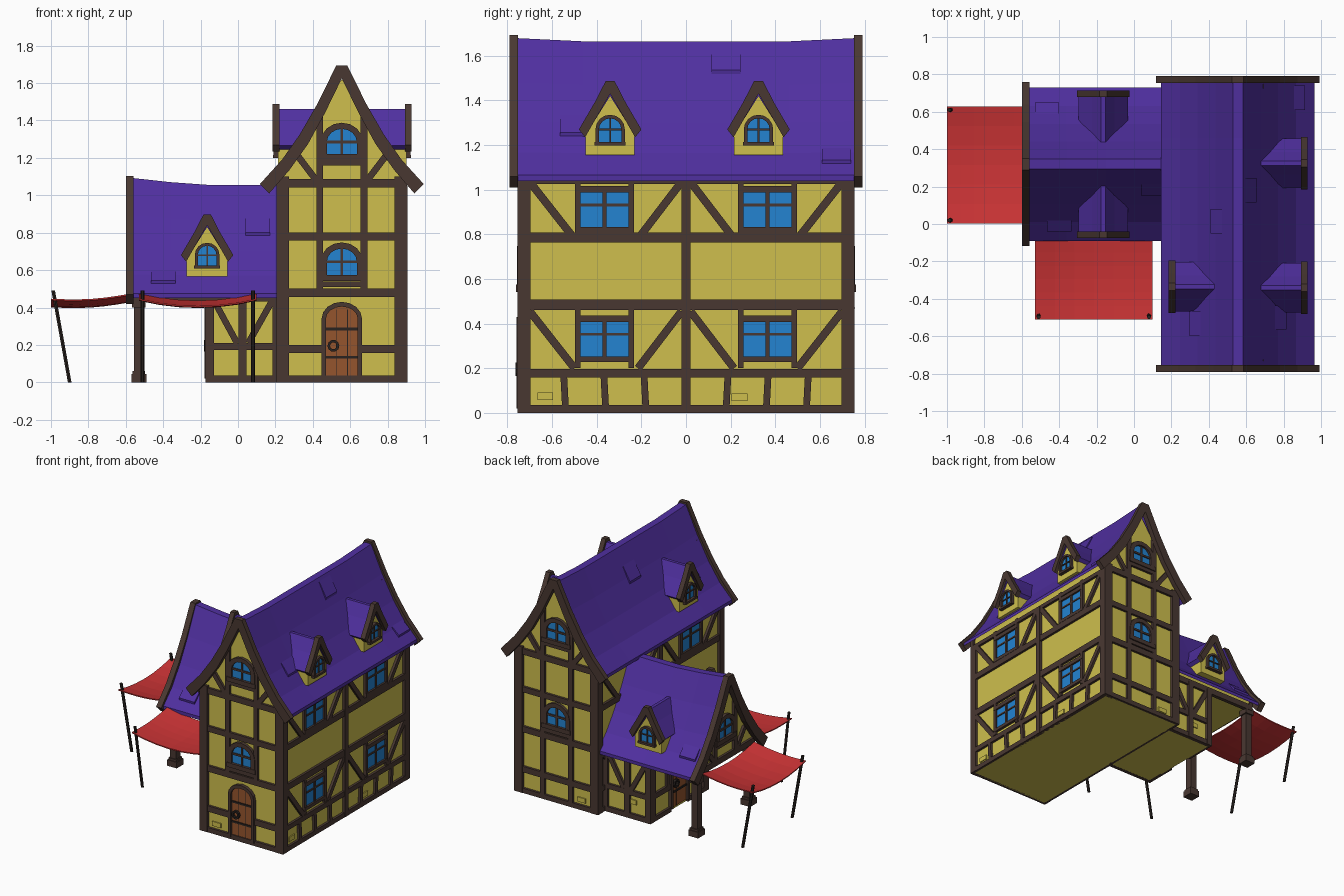
import bpy, bmesh, math
from mathutils import Matrix, Vector

if "Cube" in bpy.data.objects:
    bpy.data.objects.remove(bpy.data.objects["Cube"])

COLS = {"plaster_yellow": (.62, .52, .075), "roof_purple": (.08, .029, .35), "timber_brown": (.066, .039, .031),
        "glass_blue": (.017, .23, .64), "cloth_red": (.6, .034, .036), "door_wood": (.3, .09, .027),
        "iron_dark": (.022, .016, .014)}
MATS = {}
for n, c in COLS.items():
    MATS[n] = bpy.data.materials.new(n)
    MATS[n].diffuse_color = (*c, 1)
Y, P, B, G, R, D, I = COLS
parts = {}


def T(x, y, z): return Matrix.Translation((x, y, z))
def RZ(d): return Matrix.Rotation(math.radians(d), 4, 'Z')


def get(name, mat):
    return parts.setdefault((name, mat), bmesh.new())


def loft(name, mat, loops):
    """Closed solid through a row of equal point loops."""
    bm = get(name, mat)
    rows = [[bm.verts.new(p) for p in l] for l in loops]
    n = len(rows[0])
    for a, b in zip(rows, rows[1:]):
        for i in range(n):
            bm.faces.new((a[i], a[(i + 1) % n], b[(i + 1) % n], b[i]))
    bm.faces.new(rows[0])
    bm.faces.new(rows[-1][::-1])


def prism(name, mat, M, pts, y0, y1):
    loft(name, mat, [[M @ Vector((x, y, z)) for x, z in pts] for y in (y0, y1)])


def bar(name, M, x0, z0, x1, z1, w, d=.018, mat=B):
    """Straight plank on a wall plane; -y is outward."""
    t = Vector((z0 - z1, x1 - x0)).normalized() * w / 2
    prism(name, mat, M, [(x0 + t.x, z0 + t.y), (x0 - t.x, z0 - t.y), (x1 - t.x, z1 - t.y), (x1 + t.x, z1 + t.y)], .01, -d)


def both(half):
    return [(-x, z) for x, z in half[::-1]] + half


def arch(a, z0, zs, zt, n=8):
    c = [(a * math.cos(math.pi * i / n), zs + (zt - zs) * math.sin(math.pi * i / n)) for i in range(n + 1)]
    return [(a, z0)] + c + [(-a, z0)]


def arch_window(name, M, a, z0, zs, zt, w):
    prism(name + "_glass", G, M, arch(a, z0, zs, zt), .005, -.006)
    prism(name + "_frame", B, M, arch(a + w, z0, zs, zt + w) + arch(a, z0, zs, zt)[::-1], .01, -.022)
    bar(name + "_frame", M, -a - w * 1.2, z0 - w / 2, a + w * 1.2, z0 - w / 2, w, .026)
    bar(name + "_frame", M, 0, z0, 0, zt, w * .45, .014)
    bar(name + "_frame", M, -a, zs, a, zs, w * .45, .014)


def square_window(name, M, x, z):
    F = M @ T(x, 0, z)
    prism(name + "_glass", G, F, [(-.11, 0), (.11, 0), (.11, .155), (-.11, .155)], .005, -.006)
    for s in (-1, 1):
        bar(name + "_frame", F, s * .12, -.05, s * .12, .23, .025)
    for h, w in ((-.012, .025), (.17, .03), (.1, .012)):
        bar(name + "_frame", F, -.13, h, .13, h, w, .02 if w > .02 else .012)
    bar(name + "_frame", F, 0, 0, 0, .16, .018, .014)


def door(name, M):
    prism(name, D, M, arch(.085, .02, .34, .405), .01, -.01)
    prism(name + "_frame", B, M, arch(.108, .02, .34, .43) + arch(.085, .02, .34, .405)[::-1], .01, -.025)
    for z in (.285, .135):
        bar(name + "_iron", M, -.085, z, .085, z, .014, .016, I)
    for x in (-.03, .03):
        bar(name + "_iron", M, x, .02, x, .39, .004, .011, I)
    for s in (0, math.pi):   # ring handle
        ring = [[(-.045 + r * math.cos(s + i * math.pi / 5), .195 + r * math.sin(s + i * math.pi / 5)) for i in range(6)]
                for r in (.032, .018)]
        prism(name + "_iron", I, M, ring[0] + ring[1][::-1], 0, -.028)


ROOF = [(.027, 1.665), (.12, 1.47), (.215, 1.30), (.31, 1.165), (.41, 1.065)]
BODY_TOP = [(.0, 1.62), (.12, 1.44), (.215, 1.27), (.31, 1.135), (.33, 1.1)]
BARGE = [(.03, 1.693), (.13, 1.49), (.225, 1.325), (.32, 1.19), (.438, 1.06)]
BARGE_IN = [(.09, 1.44), (.18, 1.275), (.28, 1.135), (.388, 1.01)]


def barge(name, S, y0, y1, outer=BARGE, inner=BARGE_IN, peak=1.625):
    prism(name, B, S, both(outer) + inner[::-1] + [(0, peak)] + [(-x, z) for x, z in inner], y0, y1)


def roof(name, S, sections):
    """Sagging roof: each section is (position, ridge lift)."""
    loops = []
    for y, lift in sections:
        top = [(x, z + lift * (z - 1.065) / .6) for x, z in ROOF]
        outline = both(top) + [(x, z - .025) for x, z in both(top)[::-1]]
        loops.append([S @ Vector((x, y, z)) for x, z in outline])
    loft(name, P, loops)


def roof_z(u):
    for (a, za), (b, zb) in zip(ROOF, ROOF[1:]):
        if u <= b:
            return za + (zb - za) * (u - a) / (b - a)


def shingle(name, S, side, y, u, drop=0):
    a, b = roof_z(u) - drop, roof_z(u + .055) - drop
    prism(name, P, S, [(side * u, a - .02), (side * u, a + .008), (side * (u + .06), b + .014), (side * (u + .055), b - .02)],
          y - .065, y + .065)


def dormer(M):
    prism("dormer_wall", Y, M, [(-.11, 1.155), (.11, 1.155), (.11, 1.27), (0, 1.44), (-.11, 1.27)], 0, .24)
    half = [(.012, 1.462), (.06, 1.375), (.132, 1.265)]
    prism("dormer_roof", P, M, both(half) + [(.11, 1.245), (0, 1.42), (-.11, 1.245)], -.01, .26)
    barge("dormer_barge_board", M, -.028, .008, [(.02, 1.487), (.07, 1.39), (.14, 1.27)], [(.055, 1.335), (.112, 1.235)], 1.43)
    arch_window("dormer_window", M, .05, 1.215, 1.27, 1.32, .016)


def gable(name, F):
    bar(name + "_timbers", F, -.345, 1.065, .345, 1.065, .045)
    bar(name + "_timbers", F, -.13, 1.175, .13, 1.175, .03)
    for s in (-1, 1):
        bar(name + "_timbers", F, s * .118, 1.06, s * .118, 1.45, .037)
        bar(name + "_timbers", F, s * .14, 1.085, s * .235, 1.21, .035)
    arch_window(name + "_window", F, .08, 1.22, 1.285, 1.355, .033)


def side(S, m): return S @ T(m * .33, 0, 0) @ RZ(90 * m)


def patch(F, x, z):
    bar("plaster_brick", F, x - .035, z, x + .035, z, .034, .008, Y)


# main house
S = T(.555, 0, 0)
prism("main_walls", Y, S, both(BODY_TOP[1:] + [(.33, 0)])[:], -.735, .735)
prism("main_walls", Y, S, [(-.12, 1.44), (.12, 1.44), (0, 1.62)], -.735, .735)
roof("main_roof", S, [(-.77, .015), (-.46, 0), (.46, 0), (.77, .015)])
for back in (0, 1):
    F = S @ RZ(180 * back) @ T(0, -.735, 0)
    barge("main_barge_board", S @ RZ(180 * back), -.79, -.753)
    gable("main_gable", F)
    arch_window("main_middle_window", F, .08, .575, .645, .715, .033)
    n = "main_timbers"
    for z, w in ((.48, .045), (.78, .042)):
        bar(n, F, -.345, z, .345, z, w)
    bar(n, F, -.13, .525, .13, .525, .03)
    bar(n, F, -.345, .018, .345, .018, .036)
    for s in (-1, 1):
        bar(n, F, s * .316, 0, s * .316, 1.1, .066, .02)
        bar(n, F, s * .118, 0 if back else .48, s * .118, 1.06, .037)
        bar(n, F, s * .1, .178, s * .33, .178, .044)
    if back:
        bar(n, F, -.11, .178, .11, .178, .044)
    else:
        door("front_door", F)
    patch(F, -.215 if not back else .2, .07)

# long walls of the main house
for m in (-1, 1):
    F = side(S, m)
    n = "main_timbers"
    for z, w in ((.018, .036), (.178, .038), (.485, .048), (.785, .045), (1.04, .03)):
        bar(n, F, -.75, z, .75, z, w)
    bar(n, F, 0, 0, 0, 1.05, .042, .02)
    for s in (-1, 1):
        bar(n, F, s * .725, 0, s * .725, 1.05, .055, .02)
        for x in (.18, .36, .54):
            bar(n, F, s * x, .02, s * (x + .008), .17, .03)
        for z in (0, .58):
            bar(n, F, s * .7, .455 + z, s * .5, .2 + z, .035)
            bar(n, F, s * .02, .455 + z, s * .215, .2 + z, .035)
            if m > 0 or s > 0:      # the wing covers the rest
                square_window("side_window", F, s * .365, .252 + z)
    patch(F, -.63, .075)
    patch(F, .24, .07)
dormer(T(.9, -.34, 0) @ RZ(90))
dormer(T(.9, .325, 0) @ RZ(90))
dormer(T(.213, -.335, 0) @ RZ(-90))
for sd, y, u in ((1, .18, .04), (1, -.5, .2), (1, .675, .3), (-1, .015, .085), (-1, -.53, .2)):
    shingle("loose_shingle", S, sd, y, u)

# wing: same section turned to face left, lowered over an open porch
W0 = T(0, .32, 0) @ RZ(-90)
W = T(0, 0, -.59) @ W0
prism("wing_loft_walls", Y, W, both(BODY_TOP[1:] + [(.33, 1.03)]), -.54, .25)
prism("wing_loft_walls", Y, W, [(-.12, 1.44), (.12, 1.44), (0, 1.62)], -.54, .25)
prism("wing_walls", Y, W0, [(-.33, 0), (.33, 0), (.33, .46), (-.33, .46)], -.155, .25)
roof("wing_roof", W, [(-.57, .018), (-.36, -.005), (-.15, -.02), (.25, -.02)])
barge("wing_barge_board", W, -.6, -.558)
gable("wing_gable", W @ T(0, -.54, 0))
F = W0 @ T(0, -.155, 0)
door("porch_door", F)
n = "wing_timbers"
for s in (-1, 1):
    bar(n, F, s * .315, 0, s * .315, .45, .06)
    bar(n, F, s * .1, .19, s * .33, .19, .04)
    bar(n, F, s * .1, .018, s * .33, .018, .036)
    bar(n, F, s * .135, .2, s * .135, .45, .035)
for m in (-1, 1):
    F = side(W0, m)
    for z in (.018, .192):
        bar(n, F, m * -.17, z, m * .22, z, .038)
    bar(n, F, m * -.55, .455, m * .22, .455, .045)
    for x, w in ((-.15, .045), (.025, .042), (.21, .05)):
        bar(n, F, m * x, 0, m * x, .46, w, .02)
    bar(n, F, m * -.13, .44, m * -.005, .21, .034)
    bar(n, F, m * .185, .44, m * .055, .21, .034)
    patch(F, m * -.01, .122)
    # porch posts with footings
    for h, z0, z1 in ((.026, 0, .45), (.04, 0, .045), (.034, .045, .06), (.036, .4, .45)):
        prism("porch_post", B, W0 @ T(m * .31, -.53, 0), [(-h, z0), (h, z0), (h, z1), (-h, z1)], -h, h)
dormer(T(-.165, -.047, -.59))
dormer(T(-.165, .687, -.59) @ RZ(180))
for sd, y, u in ((1, .105, .11), (1, -.4, .3), (-1, -.465, .27)):
    shingle("loose_shingle", W, sd, y, u, .012 if y > 0 else 0)

# two cloth awnings on leaning poles
for M in (T(-.215, -.08, 0), T(-.57, .315, 0) @ RZ(-90)):
    N = 6
    loops = []
    for i in range(N + 1):
        s = -1 + 2 * i / N
        row = [(-.43 * j / N, .475 - .028 * j / N - .038 * (1 - s * s) - .015 * math.sin(math.pi * j / N)) for j in range(N + 1)]
        loops.append([M @ Vector((s * .313, y, z)) for y, z in row + [(y, z - .008) for y, z in row[::-1]]])
    loft("awning_cloth", R, loops)
    for s in (-1, 1):
        loft("awning_pole", I, [[M @ Vector((s * .295 + .011 * math.cos(k * math.pi / 3), y + .011 * math.sin(k * math.pi / 3), z))
                                 for k in range(6)] for y, z in ((-.33, 0), (-.418, .49))])

# turn every part into an object
for (name, mat), bm in parts.items():
    bmesh.ops.recalc_face_normals(bm, faces=bm.faces)
    me = bpy.data.meshes.new(name)
    bm.to_mesh(me)
    bm.free()
    me.materials.append(MATS[mat])
    bpy.context.collection.objects.link(bpy.data.objects.new(name, me))

for m in bpy.data.materials:
    if m.users and not m.is_grease_pencil:
        m.use_nodes = True
        m.node_tree.nodes["Principled BSDF"].inputs["Base Color"].default_value = m.diffuse_color
